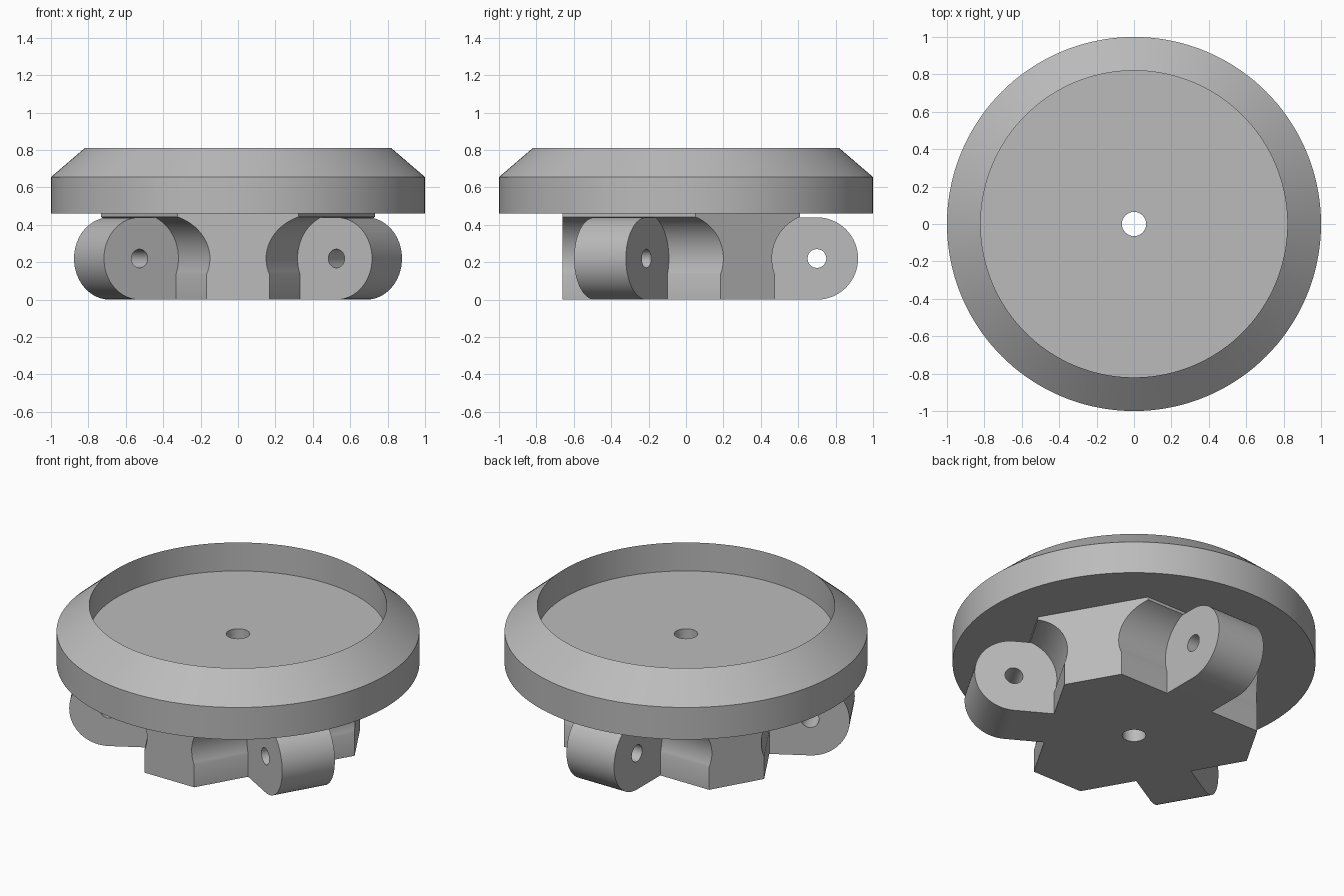
import bpy, bmesh, math
from mathutils import Matrix

cube = bpy.data.objects.get("Cube")
if cube:
    bpy.data.objects.remove(cube, do_unlink=True)

grey = bpy.data.materials.new("plain grey")
grey.use_nodes = True
COLOUR = (0.5, 0.5, 0.5, 1)
grey.diffuse_color = COLOUR
grey.node_tree.nodes["Principled BSDF"].inputs["Base Color"].default_value = COLOUR

BORE = 0.065          # centre hole radius
PLATE_Z = 0.46        # underside of the dish
PIVOT_R, PIVOT_Z = 0.7, 0.22
LUG_RADIUS, LUG_HALF, PIN_RADIUS = 0.22, 0.16, 0.05
GROOVE = 0.24         # clearance radius around each pivot
LUG_ANGLES = [math.radians(a) for a in (90, 210, 330)]


def finish(name, bm):
    bmesh.ops.recalc_face_normals(bm, faces=bm.faces)
    mesh = bpy.data.meshes.new(name)
    bm.to_mesh(mesh)
    bm.free()
    obj = bpy.data.objects.new(name, mesh)
    bpy.context.collection.objects.link(obj)
    mesh.materials.append(grey)
    return obj


def smooth(obj):
    bpy.ops.object.select_all(action='DESELECT')
    obj.select_set(True)
    bpy.context.view_layer.objects.active = obj
    bpy.ops.object.shade_smooth_by_angle(angle=math.radians(25))


def bridge(bm, a, b):
    for i in range(len(a)):
        j = (i + 1) % len(a)
        bm.faces.new((a[i], a[j], b[j], b[i]))


def drill(obj, radius, depth, matrix):
    bm = bmesh.new()
    bmesh.ops.create_cone(bm, cap_ends=True, segments=48, radius1=radius,
                          radius2=radius, depth=depth, matrix=matrix)
    cutter = finish(obj.name + "_cutter", bm)
    mod = obj.modifiers.new("hole", 'BOOLEAN')
    mod.operation, mod.solver, mod.object = 'DIFFERENCE', 'EXACT', cutter
    bpy.ops.object.select_all(action='DESELECT')
    obj.select_set(True)
    bpy.context.view_layer.objects.active = obj
    bpy.ops.object.modifier_apply(modifier=mod.name)
    bpy.data.objects.remove(cutter, do_unlink=True)


# Dish: lathed section with a bevelled rim and a recessed floor
section = [(BORE, PLATE_Z), (1, PLATE_Z), (1, 0.655), (0.82, 0.81),
           (0.82, 0.637), (BORE, 0.637)]
bm = bmesh.new()
STEPS = 144
rings = []
for s in range(STEPS):
    t = math.tau * s / STEPS
    rings.append([bm.verts.new((r * math.cos(t), r * math.sin(t), z)) for r, z in section])
for s in range(STEPS):
    bridge(bm, rings[s], rings[(s + 1) % STEPS])
smooth(finish("dish", bm))


# Hub: six-sided block whose three lug sides are hollowed around the pivots
def hub_loop(bm, lug_side, z, free_side=0.66):
    verts = []
    x = (free_side - lug_side * 0.5) / math.sin(math.radians(60))
    for a in LUG_ANGLES:
        for side in (-x, x):
            verts.append(bm.verts.new((lug_side * math.cos(a) - side * math.sin(a),
                                       lug_side * math.sin(a) + side * math.cos(a), z)))
    return verts


inner, outer = 0.475, 0.61
start = math.acos((PIVOT_R - inner) / GROOVE)
end = math.acos((PIVOT_R - outer) / GROOVE)
levels = [(inner, 0)]
for i in range(25):
    t = -start + (start + end) * i / 24
    levels.append((PIVOT_R - GROOVE * math.cos(t), PIVOT_Z + GROOVE * math.sin(t)))
levels.append((outer, PLATE_Z))
bm = bmesh.new()
loops = [hub_loop(bm, d, z) for d, z in levels]
for a, b in zip(loops, loops[1:]):
    bridge(bm, a, b)
bm.faces.new(loops[0])
bm.faces.new(loops[-1])
hub = finish("hub", bm)
drill(hub, BORE, 2, Matrix())
smooth(hub)

# Lugs: round-ended knuckles, each with a pin hole across it
for name, angle in zip(("back_lug", "right_lug", "left_lug"), LUG_ANGLES):
    outline = [(0.44, 0)]
    for i in range(33):
        t = -math.pi / 2 + math.pi * i / 32
        outline.append((PIVOT_R + LUG_RADIUS * math.cos(t), PIVOT_Z + LUG_RADIUS * math.sin(t)))
    outline.append((0.44, PIVOT_Z + LUG_RADIUS))
    bm = bmesh.new()
    ends = [[bm.verts.new((r, y, z)) for r, z in outline] for y in (-LUG_HALF, LUG_HALF)]
    bridge(bm, *ends)
    for loop in ends:
        bm.faces.new(loop)
    lug = finish(name, bm)
    drill(lug, PIN_RADIUS, 1, Matrix.Translation((PIVOT_R, 0, PIVOT_Z))
          @ Matrix.Rotation(math.pi / 2, 4, 'X'))
    lug.data.transform(Matrix.Rotation(angle, 4, 'Z'))
    smooth(lug)
